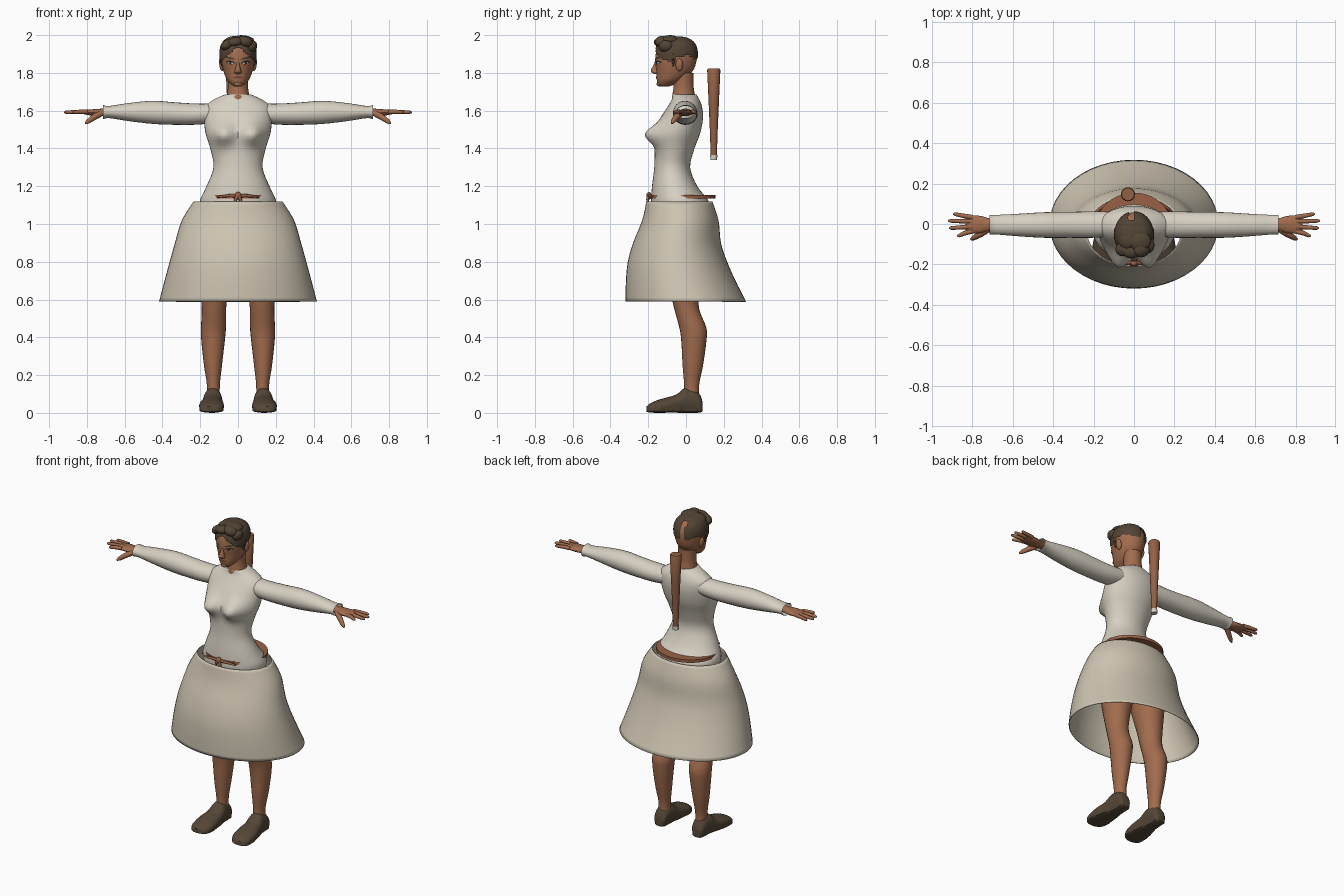
import bpy, bmesh, math
from mathutils import Vector
from mathutils.bvhtree import BVHTree

if "Cube" in bpy.data.objects:
    bpy.data.objects.remove(bpy.data.objects["Cube"])


def material(name, *rgb):
    m = bpy.data.materials.new(name)
    m.use_nodes = True
    m.diffuse_color = (*rgb, 1)
    m.node_tree.nodes["Principled BSDF"].inputs["Base Color"].default_value = (*rgb, 1)
    return m


SKIN = material("skin", .36, .15, .075)
SHIRT = material("cream cloth", .68, .63, .54)
SKIRT = material("beige cloth", .61, .55, .44)
HAIR = material("dark brown hair", .085, .058, .035)
SHOE = material("brown leather", .09, .062, .038)
WOOD = material("wood", .29, .12, .06)
BELT = material("tan belt", .32, .12, .06)
DARK = material("near black", .02, .014, .01)
WHITE = material("eye white", .55, .5, .44)
LIP = material("lip", .2, .065, .04)
parts = []


def finish(name, bm, mat, mirror=False):
    bmesh.ops.recalc_face_normals(bm, faces=bm.faces)
    me = bpy.data.meshes.new(name)
    bm.to_mesh(me)
    me.materials.append(mat)
    ob = bpy.data.objects.new(name, me)
    bpy.context.collection.objects.link(ob)
    if mirror:
        ob.modifiers.new("mirror", "MIRROR")
    parts.append(ob)
    return ob


def bridge(bm, rings):
    for a, b in zip(rings, rings[1:]):
        n = len(a)
        for i in range(n):
            bm.faces.new((a[i], a[(i + 1) % n], b[(i + 1) % n], b[i]))


def spline(rows, steps):
    """Catmull-Rom rows between the given stations."""
    out = []
    for i in range(len(rows) - 1):
        quad = [rows[max(0, i - 1)], rows[i], rows[i + 1], rows[min(i + 2, len(rows) - 1)]]
        for s in range(steps):
            t = s / steps
            out.append([b + .5 * t * (c - a + t * (2*a - 5*b + 4*c - d + t * (3*(b - c) + d - a)))
                        for a, b, c, d in zip(*quad)])
    return out + [list(rows[-1])]


def loft_mesh(axis, rows, sides=28, steps=4, caps=True):
    """Rows are (position, low u, high u, low v, high v) across the axis."""
    order = {"x": (2, 0, 1), "y": (0, 2, 1), "z": (0, 1, 2)}[axis]
    bm, rings = bmesh.new(), []
    for t, u0, u1, v0, v1 in spline(rows, steps):
        ring = []
        for i in range(sides):
            a = 2 * math.pi * i / sides
            c = ((u0 + u1) / 2 + (u1 - u0) / 2 * math.cos(a),
                 (v0 + v1) / 2 + (v1 - v0) / 2 * math.sin(a), t)
            ring.append(bm.verts.new([c[k] for k in order]))
        rings.append(ring)
    bridge(bm, rings)
    if caps:
        bm.faces.new(rings[0])
        bm.faces.new(rings[-1])
    return bm


def tube(name, points, radii, mat, mirror=False, sides=12):
    bm, rings = bmesh.new(), []
    pts = [Vector(p) for p in points]
    for i, p in enumerate(pts):
        d = pts[min(i + 1, len(pts) - 1)] - pts[max(i - 1, 0)]
        q = d.to_track_quat("Z", "Y")
        rings.append([bm.verts.new(p + q @ Vector((radii[i] * math.cos(a), radii[i] * math.sin(a), 0)))
                      for a in (2 * math.pi * k / sides for k in range(sides))])
    bridge(bm, rings)
    bm.faces.new(rings[0])
    bm.faces.new(rings[-1])
    return finish(name, bm, mat, mirror)


def blob(name, loc, size, mat, mirror=False, tilt=0):
    bm = bmesh.new()
    bmesh.ops.create_uvsphere(bm, u_segments=16, v_segments=10, radius=1)
    bmesh.ops.scale(bm, vec=size, verts=bm.verts)
    for v in bm.verts:
        x, z = v.co.x, v.co.z
        v.co.x = x * math.cos(tilt) + z * math.sin(tilt)
        v.co.z = z * math.cos(tilt) - x * math.sin(tilt)
    bmesh.ops.translate(bm, vec=loc, verts=bm.verts)
    return finish(name, bm, mat, mirror)


# Blouse body with the bust pushed forward
bm = loft_mesh("z", [(1.09, -.2, .2, -.185, .125), (1.13, -.2, .2, -.185, .115),
                     (1.2, -.167, .167, -.18, .06), (1.3, -.13, .13, -.168, .022),
                     (1.4, -.147, .147, -.165, .045), (1.48, -.172, .172, -.165, .075),
                     (1.56, -.18, .18, -.135, .09), (1.62, -.175, .175, -.098, .085),
                     (1.66, -.125, .125, -.075, .07), (1.685, -.07, .07, -.072, .055)], 40)
for v in bm.verts:
    if v.co.y < -.04:
        g = ((abs(v.co.x) - .08) / .055) ** 2 + ((v.co.z - 1.475) / .055) ** 2
        v.co.y -= .066 * math.exp(-g)
finish("blouse_body", bm, SHIRT)

# Sleeves, open at the cuff
finish("sleeves", loft_mesh("x", [(.1, -.06, .06, 1.54, 1.64), (.2, -.068, .062, 1.527, 1.637),
                                  (.32, -.068, .06, 1.525, 1.643), (.45, -.068, .058, 1.53, 1.652),
                                  (.58, -.06, .05, 1.545, 1.64), (.68, -.052, .045, 1.56, 1.625),
                                  (.715, -.052, .045, 1.555, 1.63)], 24, 4, False), SHIRT, True)

# Hands
finish("palms", loft_mesh("x", [(.66, -.03, .025, 1.575, 1.61), (.71, -.032, .027, 1.573, 1.611),
                                (.76, -.045, .04, 1.572, 1.608), (.81, -.045, .043, 1.58, 1.604),
                                (.835, -.036, .036, 1.587, 1.6)], 16), SKIN, True)
for i, (y, tip, spread) in enumerate([(-.036, .875, -.024), (-.012, .915, -.009),
                                      (.012, .92, .004), (.033, .895, .017)]):
    tube(f"finger_{i + 1}", [(.8, y, 1.594), (.84, y + spread * .4, 1.594),
                             (tip - .01, y + spread * .9, 1.592), (tip, y + spread, 1.591)],
         (.012, .0115, .009, .004), SKIN, True, 10)
tube("thumbs", [(.72, -.025, 1.588), (.76, -.05, 1.567), (.795, -.07, 1.542), (.808, -.076, 1.532)],
     (.016, .016, .012, .005), SKIN, True, 10)

# Legs and shoes
finish("legs", loft_mesh("z", [(1.08, 0, .185, -.14, .09), (.95, .004, .2, -.14, .1),
                               (.8, .02, .21, -.12, .09), (.65, .05, .2, -.085, .07),
                               (.55, .063, .192, -.062, .07), (.45, .064, .196, -.035, .108),
                               (.38, .07, .194, -.025, .108), (.25, .085, .18, -.018, .09),
                               (.15, .096, .165, -.01, .07), (.06, .096, .165, -.01, .07)], 24),
       SKIN, True)
bm = loft_mesh("y", [(.087, .11, .16, .02, .06), (.075, .095, .172, .005, .095),
                     (.045, .088, .178, 0, .125), (-.005, .084, .184, 0, .132),
                     (-.05, .08, .192, .002, .098), (-.1, .075, .204, .002, .082),
                     (-.15, .076, .205, .001, .068), (-.19, .09, .198, .004, .05),
                     (-.208, .12, .175, .015, .035)], 24)
for v in bm.verts:
    if v.co.z < .03:
        v.co.z *= .4
finish("shoes", bm, SHOE, True)

# Hollow skirt
skirt = finish("skirt", loft_mesh("z", [(1.118, -.236, .236, -.21, .14), (1.02, -.297, .297, -.232, .172),
                                        (.9, -.334, .334, -.28, .185), (.8, -.362, .362, -.308, .218),
                                        (.7, -.389, .389, -.318, .262), (.59, -.418, .418, -.32, .318)],
                                  48, 4, False), SKIRT)
skirt.modifiers.new("cloth", "SOLIDIFY").thickness = .004

# Belt with a knot and two hanging ends
finish("belt", loft_mesh("z", [(1.135, -.19, .19, -.192, .155), (1.154, -.19, .19, -.192, .155)], 40, 1), BELT)
blob("belt_knot", (0, -.196, 1.15), (.018, .014, .02), BELT)
tube("belt_ends", [(.004, -.197, 1.15), (.013, -.203, 1.13), (.018, -.2, 1.102)],
     (.009, .008, .006), BELT, True, 8)
tube("belt_bow", [(.0, -.195, 1.15), (.05, -.195, 1.15), (.11, -.182, 1.143)],
     (.009, .008, .005), BELT, True, 8)

# Wooden bat on the back
tube("bat", [(-.03, .147, 1.355), (-.03, .147, 1.5), (-.03, .147, 1.66), (-.03, .147, 1.815),
             (-.03, .147, 1.822)], (.016, .021, .028, .035, .031), WOOD, sides=16)
tube("bat_tip", [(-.03, .147, 1.34), (-.03, .147, 1.365)], (.018, .019), SHIRT, sides=16)

# Neck and head
finish("neck", loft_mesh("z", [(1.62, -.075, .075, -.08, .06), (1.68, -.06, .06, -.073, .048),
                               (1.73, -.053, .053, -.066, .04), (1.8, -.055, .055, -.07, .04)], 24), SKIN)
SKULL = [(1.728, .02, -.138, -.09), (1.74, .037, -.149, -.06), (1.765, .059, -.155, -.01),
         (1.81, .077, -.157, .036), (1.86, .087, -.163, .055), (1.91, .089, -.158, .057),
         (1.95, .077, -.14, .042), (1.975, .052, -.105, .01), (1.985, .02, -.07, -.03)]
bm = loft_mesh("z", [(z, -x, x, f, b) for z, x, f, b in SKULL], 36)
face = BVHTree.FromBMesh(bm)
finish("head", bm, SKIN)
finish("nose", loft_mesh("z", [(1.793, -.012, .012, -.165, -.14), (1.803, -.02, .02, -.182, -.14),
                               (1.815, -.015, .015, -.186, -.14), (1.845, -.009, .009, -.17, -.14),
                               (1.87, -.009, .009, -.163, -.14)], 12), SKIN)
blob("chin", (0, -.14, 1.742), (.022, .016, .014), SKIN)
blob("ears", (.087, -.035, 1.842), (.012, .02, .034), SKIN, True, .15)


# Painted face details follow the head surface
def decal(name, x0, x1, z0, z1, thick, mat, lift=.003, mirror=True):
    bm, prev, n = bmesh.new(), None, 8
    for i in range(n + 1):
        t = i / n
        half = thick * (.12 + .88 * math.sin(math.pi * t) ** .7) if 0 < i < n else thick * .12
        pair = []
        for s in (-half, half):
            x, z = x0 + (x1 - x0) * t, z0 + (z1 - z0) * t + s
            hit = face.ray_cast(Vector((x, -1, z)), Vector((0, 1, 0)))[0]
            pair.append(bm.verts.new((x, hit.y - lift, z)))
        if prev:
            bm.faces.new((prev[0], pair[0], pair[1], prev[1]))
        prev = pair
    finish(name, bm, mat, mirror)


decal("eyebrows", .014, .073, 1.872, 1.884, .006, HAIR, .004)
decal("eye_outlines", .017, .064, 1.852, 1.858, .0095, DARK)
decal("eye_whites", .022, .058, 1.851, 1.854, .005, WHITE, .0045)
decal("irises", .034, .047, 1.852, 1.853, .0055, DARK, .006)
decal("lips", -.027, .027, 1.776, 1.776, .007, LIP, .004, False)

# Short swept hair: an offset cap trimmed to the hairline, then locks
cap = [(z + .008, -x - .009, x + .009, f - .007, b + .005) for z, x, f, b in SKULL[3:]]
bm = loft_mesh("z", cap, 48, 6)


def bare(p):
    if p.y < -.05:
        return p.z < 1.938 - .85 * abs(p.x)
    if p.y < -.01:
        return p.z < 1.885
    return p.z < 1.875 + .3 * (.06 - p.y) or (abs(p.x + .012) < .016 and p.z < 1.98)


bmesh.ops.delete(bm, geom=[f for f in bm.faces if bare(f.calc_center_median())], context="FACES")
finish("hair_cap", bm, HAIR)
for i, (x, y, z, sx, sy, sz, tilt) in enumerate([
        (-.055, -.125, 1.95, .04, .035, .026, -.5), (-.015, -.135, 1.963, .045, .035, .025, -.15),
        (.035, -.125, 1.965, .045, .04, .03, .25), (.07, -.105, 1.94, .03, .04, .034, .6),
        (.03, -.085, 1.978, .055, .05, .021, .1), (-.035, -.075, 1.972, .045, .05, .021, -.3)]):
    blob(f"hair_lock_{i + 1}", (x, y, z), (sx, sy, sz), HAIR, tilt=tilt)
tube("sideburns", [(.088, -.068, 1.9), (.09, -.066, 1.87), (.084, -.068, 1.835)], (.012, .011, .003), HAIR, True, 8)

# Smooth shading with crisp edges
bpy.ops.object.select_all(action="DESELECT")
for ob in parts:
    ob.select_set(True)
bpy.context.view_layer.objects.active = parts[0]
bpy.ops.object.shade_smooth_by_angle(angle=math.radians(45))
